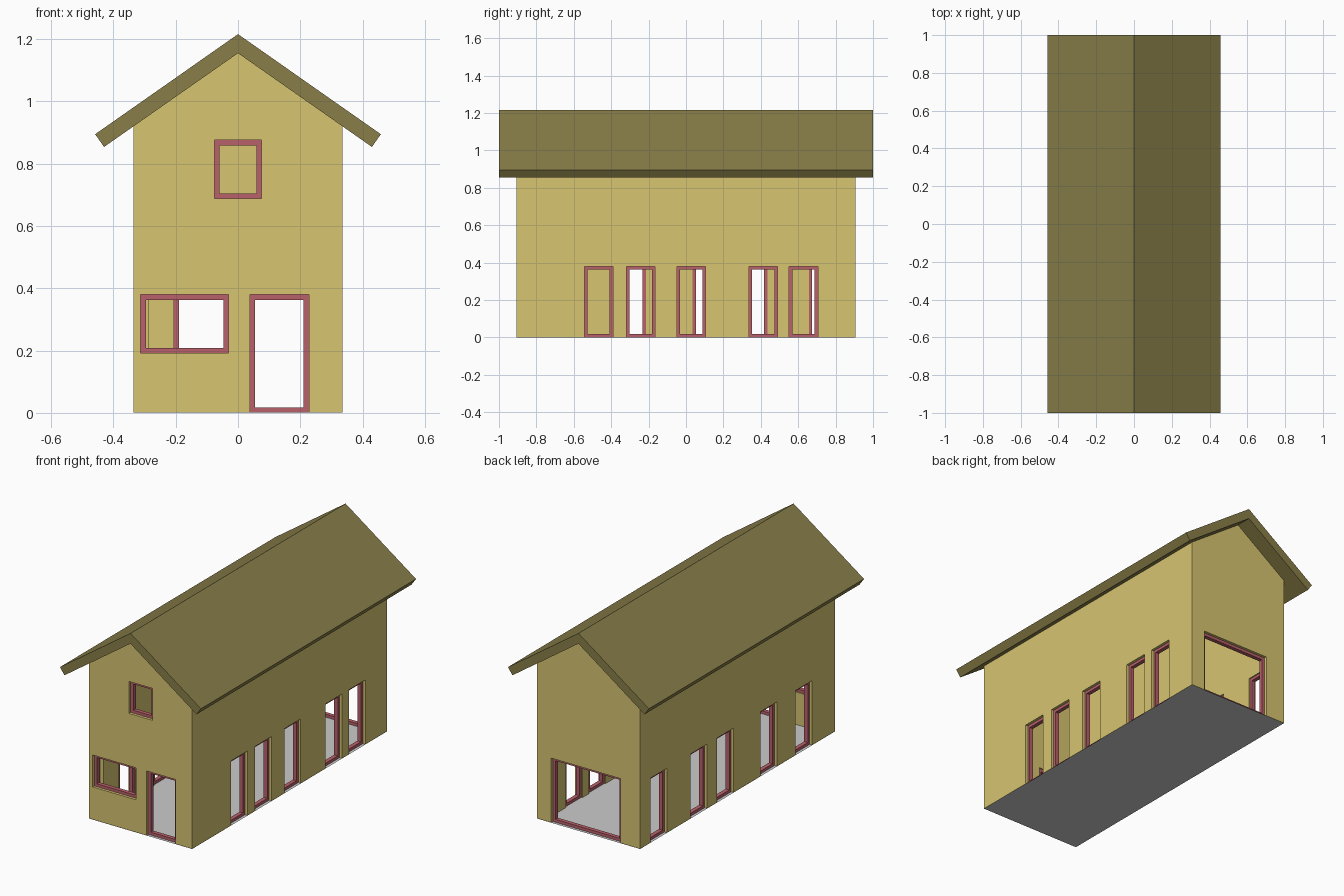
import bpy, bmesh, math

if "Cube" in bpy.data.objects:
    bpy.data.objects.remove(bpy.data.objects["Cube"])

W, L, T = 0.335, 0.905, 0.047          # half width, half length, wall thickness
APEX, SLOPE = 1.155, math.radians(35)  # underside of ridge, roof pitch
TAN = math.tan(SLOPE)
E = 0.001                              # keeps wall bottoms just above the floor sheet


def material(name, rgb):
    m = bpy.data.materials.new(name)
    m.diffuse_color = (*rgb, 1)
    m.use_nodes = True
    m.node_tree.nodes["Principled BSDF"].inputs["Base Color"].default_value = m.diffuse_color
    return m


WALL = material("wall_yellow", (0.68, 0.56, 0.165))
ROOF = material("roof_olive", (0.25, 0.21, 0.065))
TRIM = material("frame_red", (0.48, 0.12, 0.145))


def finish(name, bm, mat=None):
    bmesh.ops.recalc_face_normals(bm, faces=bm.faces)
    me = bpy.data.meshes.new(name)
    bm.to_mesh(me)
    bm.free()
    ob = bpy.data.objects.new(name, me)
    bpy.context.collection.objects.link(ob)
    if mat:
        me.materials.append(mat)
    return ob


def prism(name, profile, half, mat=None):
    """Extrude an x-z profile along y."""
    bm = bmesh.new()
    face = bm.faces.new([bm.verts.new((x, -half, z)) for x, z in profile])
    ext = bmesh.ops.extrude_face_region(bm, geom=[face])["geom"]
    verts = [v for v in ext if isinstance(v, bmesh.types.BMVert)]
    bmesh.ops.translate(bm, verts=verts, vec=(0, 2 * half, 0))
    return finish(name, bm, mat)


def house_profile(w, bottom, lift=0):
    eave = APEX - w * TAN + lift
    return [(-w, bottom), (w, bottom), (w, eave), (0, APEX + lift), (-w, eave)]


def on_wall(side, a, z, d):
    """Point at position a along a wall, height z, depth d inward."""
    return {"front": (a, -L + d, z), "back": (a, L - d, z),
            "right": (W - d, a, z), "left": (-W + d, a, z)}[side]


def rect(a0, a1, z0, z1):
    return [(a0, z0), (a1, z0), (a1, z1), (a0, z1)]


# Openings: wall, start, end, bottom, top
openings = [("front", -0.313, -0.03, 0.192, 0.38), ("front", 0.038, 0.228, 0, 0.38),
            ("front", -0.076, 0.076, 0.688, 0.876), ("back", -0.206, 0.244, 0, 0.38)]
openings += [("right", y, y + 0.153, 0, 0.38) for y in (-0.544, -0.319, -0.048, 0.336, 0.552)]
openings += [("left", y, y + 0.153, 0, 0.38) for y in (-0.694, -0.368, 0.036, 0.282, 0.657)]

# Wall shell, hollowed and pierced
walls = prism("walls", house_profile(W, E), L, WALL)
hollow = prism("hollow_cutter", house_profile(W - T, -0.1, 0.03), L - T)
bm = bmesh.new()
for side, a0, a1, z0, z1 in openings:
    r = rect(a0, a1, z0 if z0 else -0.05, z1)
    ring = [[bm.verts.new(on_wall(side, a, z, d)) for a, z in r] for d in (-0.05, T + 0.02)]
    bm.faces.new(ring[0])
    bm.faces.new(ring[1])
    for i in range(4):
        j = (i + 1) % 4
        bm.faces.new((ring[0][i], ring[0][j], ring[1][j], ring[1][i]))
holes = finish("opening_cutter", bm)
for cutter in (hollow, holes):
    mod = walls.modifiers.new(cutter.name, "BOOLEAN")
    mod.operation, mod.solver, mod.object = "DIFFERENCE", "EXACT", cutter
    cutter.hide_render = True
bpy.context.view_layer.objects.active = walls
for cutter in (hollow, holes):
    bpy.ops.object.modifier_apply(modifier=cutter.name)
    bpy.data.objects.remove(cutter)

# Recessed frames in every opening
FRAME = 0.017
for n, (side, a0, a1, z0, z1) in enumerate(openings):
    z0 = max(z0, E)
    bm = bmesh.new()
    outer = rect(a0, a1, z0, z1)
    inner = rect(a0 + FRAME, a1 - FRAME, z0 + FRAME, z1 - FRAME)
    loops = [[bm.verts.new(on_wall(side, a, z, d)) for a, z in r]
             for r, d in ((outer, 0.016), (inner, 0.016), (inner, 0.04), (outer, 0.04))]
    for k in range(4):
        p, q = loops[k], loops[(k + 1) % 4]
        for i in range(4):
            j = (i + 1) % 4
            bm.faces.new((p[i], p[j], q[j], q[i]))
    finish(f"{side}_frame_{n + 1}", bm, TRIM)

# Gable roof with square-cut eaves
TH, EAVE = 0.05, 0.43
low = APEX - EAVE * TAN
tip = (EAVE + TH * math.sin(SLOPE), low + TH * math.cos(SLOPE))
prism("roof", [(0, APEX), (EAVE, low), tip, (0, APEX + TH / math.cos(SLOPE)),
               (-tip[0], tip[1]), (-EAVE, low)], 1.0, ROOF)

# Floor sheet
bm = bmesh.new()
bm.faces.new([bm.verts.new((x, y, 0)) for x, y in ((-W, -L), (W, -L), (W, L), (-W, L))])
finish("floor", bm)
